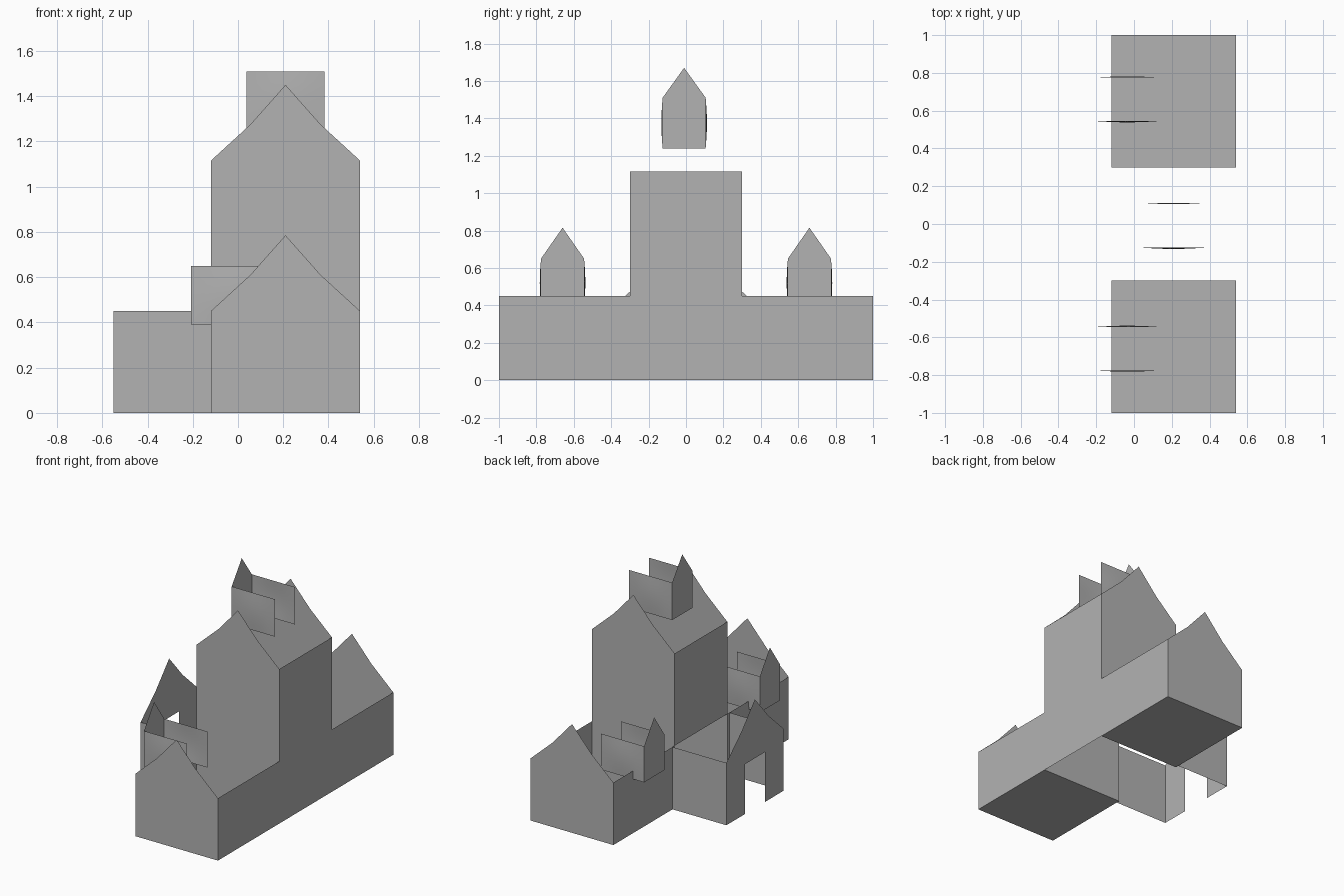
import bpy, math
from mathutils import Vector

cube = bpy.data.objects.get("Cube")
if cube:
    bpy.data.objects.remove(cube, do_unlink=True)

grey = bpy.data.materials.new("plain_grey")
grey.use_nodes = True
colour = (0.45, 0.45, 0.45, 1)
grey.diffuse_color = colour
grey.node_tree.nodes["Principled BSDF"].inputs["Base Color"].default_value = colour


def add(name, verts, faces):
    mesh = bpy.data.meshes.new(name)
    mesh.from_pydata(verts, [], faces)
    mesh.materials.append(grey)
    obj = bpy.data.objects.new(name, mesh)
    bpy.context.collection.objects.link(obj)
    return obj


def panel(name, points, facing):
    """One flat sheet whose normal points along facing."""
    pts = [Vector(p) for p in points]
    normal = sum((a.cross(b) for a, b in zip(pts, pts[1:] + pts[:1])), Vector())
    if normal.dot(Vector(facing)) < 0:
        pts.reverse()
    return add(name, pts, [range(len(pts))])


def x_wall(name, x, y0, y1, z0, z1, side):
    panel(name, [(x, y0, z0), (x, y1, z0), (x, y1, z1), (x, y0, z1)], (side, 0, 0))


def gable(centre, half, eave):
    """Slightly concave gable top, from the low to the high side."""
    return [(centre - half, eave), (centre - half * 0.47, eave + 0.16),
            (centre, eave + 0.335), (centre + half * 0.47, eave + 0.16),
            (centre + half, eave)]


def dormer(name, x, y, base, eave, peak):
    """Gabled front sheet with two slightly bowed side sheets and no roof."""
    half, length, n = 0.115, 0.345, 6
    panel(name + "_front", [(x, y - half, base), (x, y + half, base),
                            (x, y + half, eave), (x, y, peak), (x, y - half, eave)], (-1, 0, 0))
    for side, label in ((-1, "near"), (1, "far")):
        verts = []
        for i in range(n + 1):
            for j in range(n + 1):
                u, v = i / n, j / n
                bow = 0.007 * math.sin(math.pi * u) * math.sin(math.pi * v)
                verts.append((x + length * u, y + side * (half + bow), base + (eave - base) * v))
        faces = []
        for i in range(n):
            for j in range(n):
                a = i * (n + 1) + j
                f = (a, a + n + 1, a + n + 2, a + 1)
                faces.append(f if side < 0 else f[::-1])
        obj = add(f"{name}_{label}_side", verts, faces)
        obj.data.shade_smooth()


LEFT, RIGHT, MID = -0.12, 0.54, 0.21
EAVE, TOWER, INNER = 0.45, 1.115, 0.3

# Tower and the two gabled wings, open at the top
x_wall("tower_outer_wall", RIGHT, -INNER, INNER, 0, TOWER, 1)
x_wall("tower_inner_wall", LEFT, -INNER, INNER, EAVE, TOWER, -1)
for s, label in ((-1, "front"), (1, "back")):
    for part, y, eave in (("tower", s * INNER, TOWER), ("wing", s, EAVE)):
        outline = [(LEFT, y, 0)] + [(x, y, z) for x, z in gable(MID, 0.33, eave)] + [(RIGHT, y, 0)]
        panel(f"{label}_{part}_gable", outline, (0, s, 0))
    y0, y1 = s * INNER, s
    x_wall(f"{label}_wing_outer_wall", RIGHT, y0, y1, 0, EAVE, 1)
    x_wall(f"{label}_wing_inner_wall", LEFT, y0, y1, 0, EAVE, -1)
    panel(f"{label}_wing_floor", [(LEFT, y0, 0), (RIGHT, y0, 0), (RIGHT, y1, 0), (LEFT, y1, 0)],
          (0, 0, -1))
    dormer(f"{label}_wing_dormer", -0.208, s * 0.66, 0.39, 0.65, 0.815)

dormer("tower_dormer", 0.037, -0.01, 1.24, 1.51, 1.67)

# Entrance porch with a doorway through its gable
PORCH, HALF, DOOR, DOOR_TOP = -0.55, 0.325, 0.115, 0.36
outline = [(-DOOR, 0), (-HALF, 0)] + gable(0, HALF, EAVE)
outline += [(HALF, 0), (DOOR, 0), (DOOR, DOOR_TOP), (-DOOR, DOOR_TOP)]
panel("porch_gable", [(PORCH, y, z) for y, z in outline], (-1, 0, 0))
for s, label in ((-1, "front"), (1, "back")):
    y = s * HALF
    panel(f"porch_{label}_wall", [(PORCH, y, 0), (LEFT, y, 0), (LEFT, y, EAVE), (PORCH, y, EAVE)],
          (0, s, 0))
